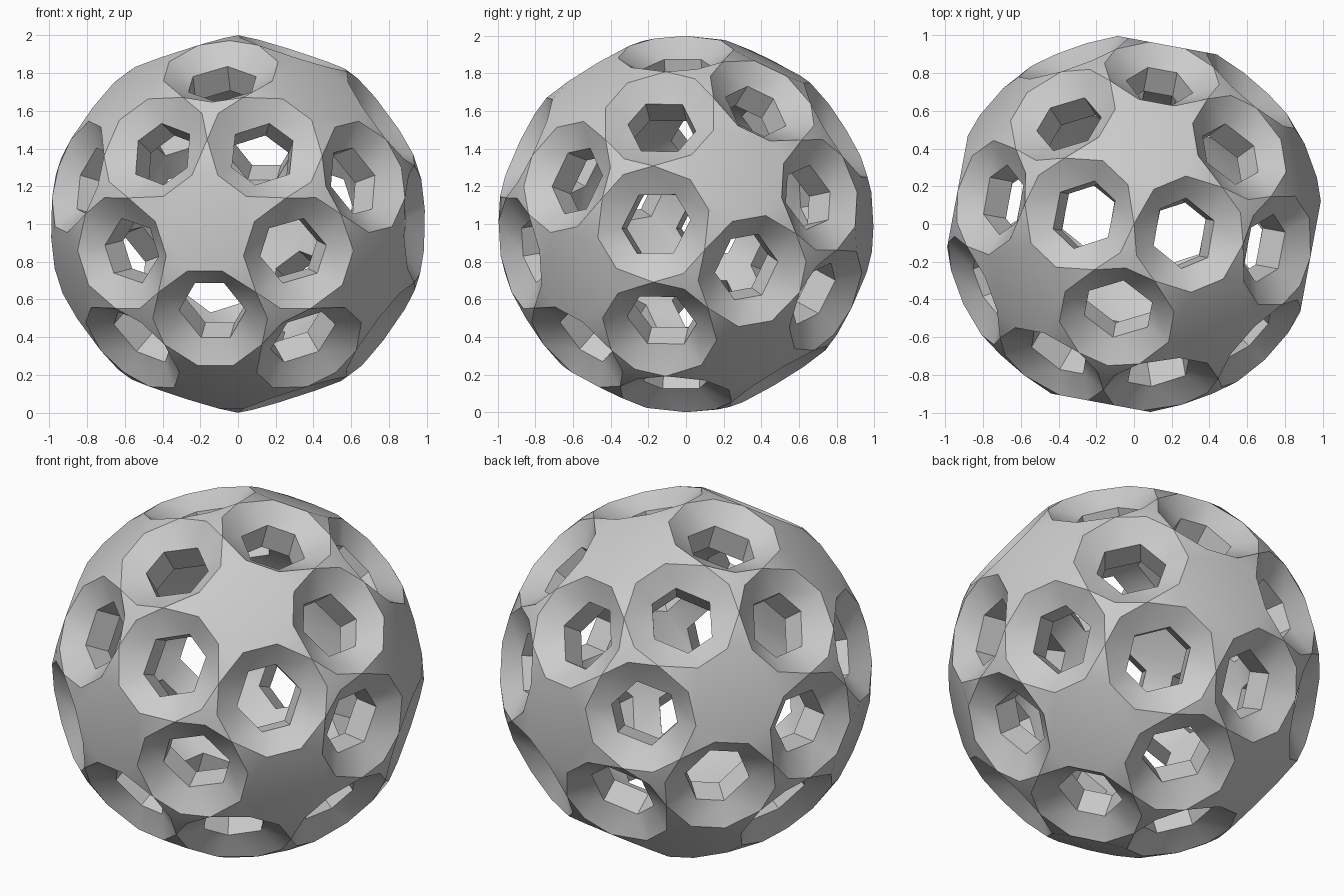
import bpy, bmesh, math
from itertools import combinations
from mathutils import Vector, Matrix

if "Cube" in bpy.data.objects:
    bpy.data.objects.remove(bpy.data.objects["Cube"], do_unlink=True)

# Fivefold axes, with one axis facing forwards and turned a little about z
turn = Matrix.Rotation(math.radians(-10.5), 3, 'Z')
five = [Vector((0, -1, 0))]
for k in range(5):
    az = math.radians(72 * k - 90)
    five.append(Vector((2 * math.cos(az), -1, 2 * math.sin(az))).normalized())
five = [turn @ a for a in five]
five += [-a for a in five]


def near(a, b):
    return 0.4 < a.dot(b) < 0.5


# Threefold axes, and a frame (outward, long, short) for each of the 30 holes
three = [(a + b + c).normalized() for a, b, c in combinations(five, 3)
         if near(a, b) and near(b, c) and near(a, c)]
holes = []
for a, b in combinations(five, 2):
    if near(a, b):
        n, u = (a + b).normalized(), (a - b).normalized()
        holes.append((n, u, n.cross(u)))

# Rim: ten-sided circle on the unit ball, touching the four neighbouring rims
half = math.radians(18)
touch = math.degrees(math.atan((1 + math.sqrt(5)) / 2))
rim_angles = (18, touch, 90, 180 - touch, 162)
rim_angles += tuple(a + 180 for a in rim_angles)
rim_shape = [(math.sin(half) * math.cos(math.radians(a)),
              math.sin(half) * math.sin(math.radians(a))) for a in rim_angles]
# Throat: six-sided opening, straight from the funnel to the inner wall
throat_shape = [(0.17, 0.078), (0, 0.18), (-0.17, 0.078),
                (-0.17, -0.078), (0, -0.18), (0.17, -0.078)]
throat_top, throat_base = 0.87, 0.72

bm = bmesh.new()


def vert(frame, n, u, v):
    """Vertex in a hole's frame, shared with any hole that touches there."""
    co = frame[0] * n + frame[1] * u + frame[2] * v
    for other in bm.verts:
        if (other.co - co).length < 0.01:
            return other
    return bm.verts.new(co)


def loop(frame, n, shape):
    return [vert(frame, n, u, v) for u, v in shape]


# Inner wall: hull of all the inner openings, with the openings removed
bases = [loop(f, throat_base, throat_shape) for f in holes]
bmesh.ops.convex_hull(bm, input=list(bm.verts))
caps = [face for face in bm.faces
        if any(all(p.co.dot(f[0]) > throat_base - 0.002 for p in face.verts)
               for f in holes)]
bmesh.ops.delete(bm, geom=caps, context='FACES_ONLY')

# Funnel and throat of every hole
rim = []
for f, base in zip(holes, bases):
    outer = loop(f, math.cos(half), rim_shape)
    top = loop(f, throat_top, throat_shape)
    rim += outer
    for i in range(6):
        j = (i + 1) % 6
        bm.faces.new((top[i], top[j], base[j], base[i]))
    for s in (0, 1):
        notch_a, tip_a, mid, tip_b, notch_b = outer[5 * s:5 * s + 5]
        a, m, b = top[3 * s:3 * s + 3]
        for tri in ((notch_a, tip_a, a), (tip_a, m, a), (tip_a, mid, m),
                    (mid, tip_b, m), (tip_b, b, m), (tip_b, notch_b, b)):
            bm.faces.new(tri)
        # End wall below a star
        bm.faces.new((notch_b, outer[(5 * s + 5) % 10], top[(3 * s + 3) % 6], b))
rim = list(dict.fromkeys(rim))


def star(axis, level):
    """Flat core around an axis, with a sloping point at every touching rim."""
    ring = [p for p in rim if p.co.dot(axis) > level - 0.002]
    x = axis.orthogonal().normalized()
    y = axis.cross(x)
    ring.sort(key=lambda p: math.atan2(p.co.dot(y), p.co.dot(x)))
    bm.faces.new([p for p in ring if p.co.dot(axis) > level + 0.005])
    for i, p in enumerate(ring):
        if p.co.dot(axis) < level + 0.005:
            bm.faces.new((ring[i - 1], p, ring[(i + 1) % len(ring)]))


# Outer five-pointed and three-pointed skins
for a in five:
    star(a, math.cos(math.atan(0.5)))
for a in three:
    star(a, math.cos(math.radians(10.812)))

loose = [e for e in bm.edges if not e.link_faces]
bmesh.ops.delete(bm, geom=loose, context='EDGES')
bmesh.ops.recalc_face_normals(bm, faces=list(bm.faces))
bmesh.ops.translate(bm, verts=list(bm.verts), vec=(0, 0, 1))

mesh = bpy.data.meshes.new("pierced_ball")
bm.to_mesh(mesh)
bm.free()
ball = bpy.data.objects.new("pierced_ball", mesh)
bpy.context.collection.objects.link(ball)

grey = bpy.data.materials.new("light_grey")
grey.use_nodes = True
colour = (0.6, 0.6, 0.6, 1)
grey.diffuse_color = colour
grey.node_tree.nodes["Principled BSDF"].inputs["Base Color"].default_value = colour
mesh.materials.append(grey)

bpy.ops.object.select_all(action='DESELECT')
ball.select_set(True)
bpy.context.view_layer.objects.active = ball
bpy.ops.object.shade_smooth_by_angle(angle=math.radians(30))
